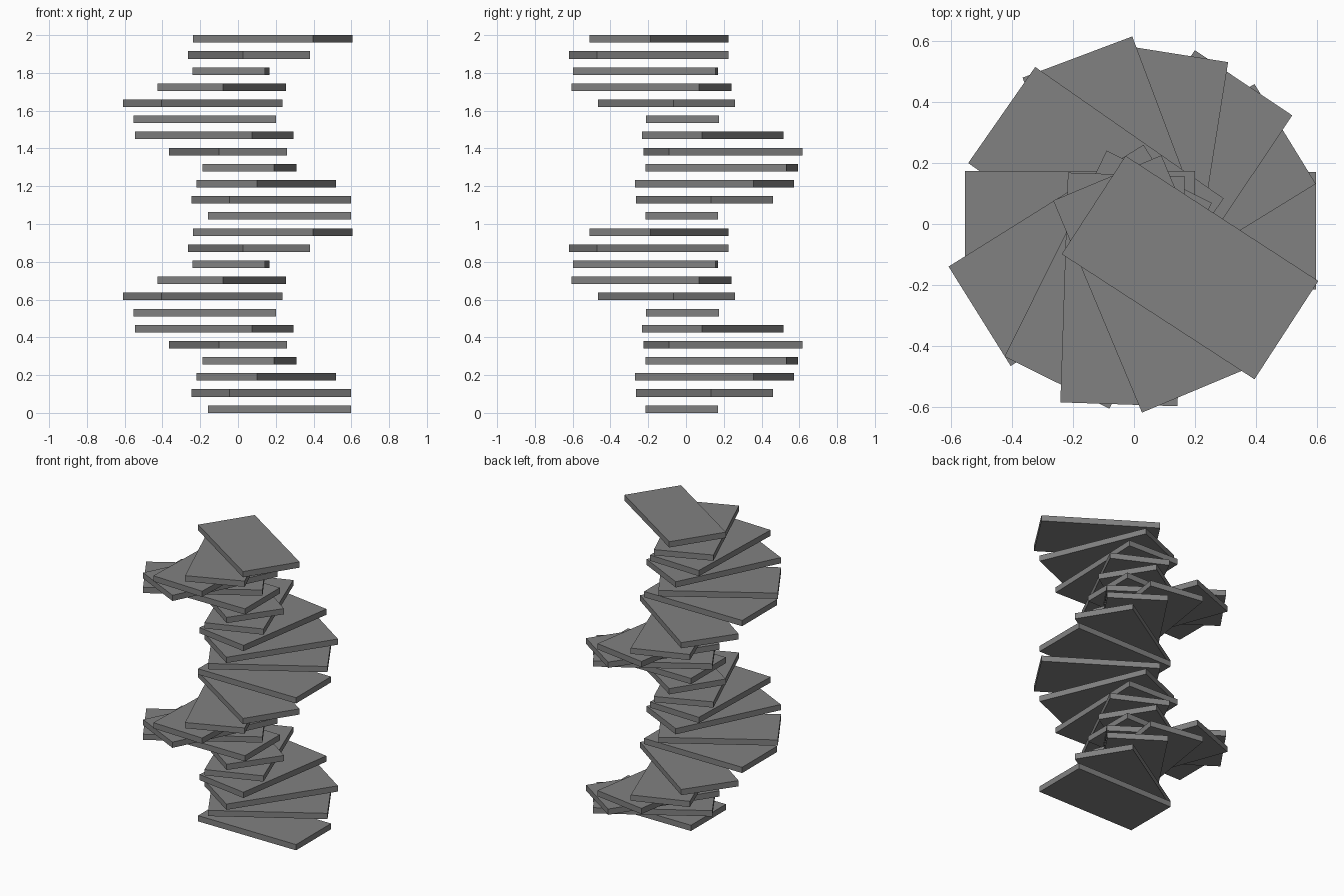
import bpy
from math import radians

cube = bpy.data.objects.get("Cube")
if cube:
    bpy.data.objects.remove(cube, do_unlink=True)

LENGTH, WIDTH, THICK = 0.755, 0.385, 0.04
RISE = (2 - THICK) / 23

# One full turn: centre x, centre y, heading in degrees
TURN = [
    (0.22, -0.022, 0), (0.175, 0.098, 31.6), (0.15, 0.15, 56.2),
    (0.06, 0.189, 81), (-0.053, 0.195, 110.6), (-0.125, 0.142, 145.1),
    (-0.177, -0.018, 180), (-0.187, -0.103, 212), (-0.085, -0.183, 243.6),
    (-0.037, -0.215, 268.1), (0.058, -0.197, 292.7), (0.184, -0.143, 327),
]

# Plain grey material
grey = bpy.data.materials.new("stone_grey")
grey.use_nodes = True
colour = (0.22, 0.22, 0.22, 1)
grey.diffuse_color = colour
grey.node_tree.nodes["Principled BSDF"].inputs["Base Color"].default_value = colour


def add_step(index, x, y, heading):
    """Flat slab turned to its place on the spiral."""
    z = THICK / 2 + index * RISE
    bpy.ops.mesh.primitive_cube_add(size=1, location=(x, y, z),
                                    rotation=(0, 0, radians(heading)))
    step = bpy.context.object
    step.name = f"stair_step_{index + 1}"
    step.scale = (LENGTH, WIDTH, THICK)
    step.data.materials.append(grey)


# Two identical turns of the spiral stair
for i in range(2 * len(TURN)):
    add_step(i, *TURN[i % len(TURN)])
